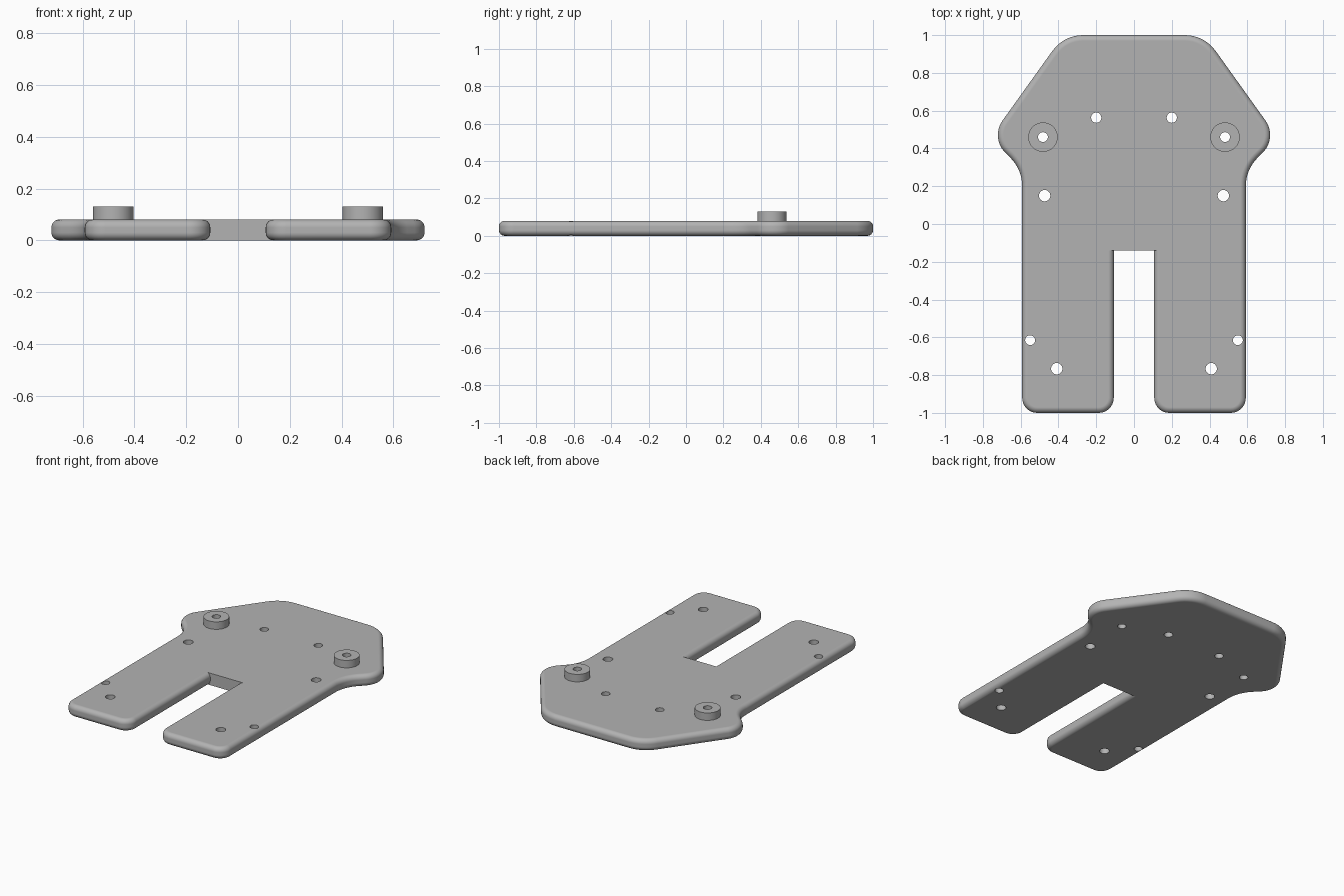
import bpy, bmesh
from math import pi, sin, cos, tan, radians
from mathutils import Vector, Matrix

THICK, ROUND = 0.08, 0.03
STEPS = 8

cube = bpy.data.objects.get("Cube")
if cube:
    bpy.data.objects.remove(cube, do_unlink=True)

grey = bpy.data.materials.new("plain grey")
grey.use_nodes = True
colour = (0.45, 0.45, 0.45, 1)
grey.diffuse_color = colour
grey.node_tree.nodes["Principled BSDF"].inputs["Base Color"].default_value = colour

# Half outline, clockwise from the back edge to the slot: x, y, corner radius
half = [(0.372, 1, 0.2), (0.761, 0.457, 0.13), (0.592, 0.288, 0.21),
        (0.592, -1, 0.08), (0.107, -1, 0.08), (0.107, -0.14, 0)]
corners = half + [(-x, y, r) for x, y, r in reversed(half)]
SLOT_END = len(half) - 1          # edge that stays square


def cross(a, b):
    return a.x * b.y - a.y * b.x


def outline(inset):
    """Rounded outline moved inwards, except along the slot end."""
    n = len(corners)
    pts = [Vector(c[:2]) for c in corners]
    dirs = [(pts[(i + 1) % n] - pts[i]).normalized() for i in range(n)]
    offs = [0 if i == SLOT_END else inset for i in range(n)]
    ring = []
    for i in range(n):
        a, b = dirs[i - 1], dirs[i]
        turn = cross(a, b)
        pa = pts[i] + Vector((a.y, -a.x)) * offs[i - 1]
        pb = pts[i] + Vector((b.y, -b.x)) * offs[i]
        p = pa + a * (cross(pb - pa, b) / turn)
        r = corners[i][2]
        if r == 0:
            ring.append(p)
            continue
        r += inset if turn > 0 else -inset
        angle = a.angle_signed(b)          # clockwise is positive
        start = p - a * r * tan(abs(angle) / 2)
        side = 1 if turn > 0 else -1
        centre = start + Vector((-a.y, a.x)) * r * side
        for k in range(STEPS + 1):
            spin = Matrix.Rotation(abs(angle) * side * k / STEPS, 2)
            ring.append(centre + spin @ (start - centre))
    return ring


def make_object(name, bm):
    bmesh.ops.recalc_face_normals(bm, faces=bm.faces)
    mesh = bpy.data.meshes.new(name)
    bm.to_mesh(mesh)
    bm.free()
    mesh.materials.append(grey)
    obj = bpy.data.objects.new(name, mesh)
    bpy.context.collection.objects.link(obj)
    return obj


def add_cylinder(bm, x, y, radius, low, high):
    bmesh.ops.create_cone(bm, cap_ends=True, segments=40, radius1=radius, radius2=radius,
                          depth=high - low,
                          matrix=Matrix.Translation((x, y, (low + high) / 2)))


# Plate with rounded rim, lofted through inset outlines
levels = []
for k in range(STEPS + 1):
    t = pi / 2 * k / STEPS
    levels.append((ROUND * (1 - sin(t)), ROUND * (1 - cos(t))))
levels += [(d, THICK - z) for d, z in reversed(levels)]
bm = bmesh.new()
rings = [[bm.verts.new((p.x, p.y, z)) for p in outline(d)] for d, z in levels]
for low, high in zip(rings, rings[1:]):
    for i in range(len(low)):
        j = (i + 1) % len(low)
        bm.faces.new((low[i], low[j], high[j], high[i]))
bm.faces.new(rings[0])
bm.faces.new(rings[-1])
parts = [make_object("plate", bm)]

# Raised bosses
for side, name in ((1, "left_boss"), (-1, "right_boss")):
    bm = bmesh.new()
    add_cylinder(bm, 0.482 * side, 0.46, 0.078, THICK, 0.13)
    parts.append(make_object(name, bm))

# Through holes
holes = [(0.482, 0.46, 0.026), (0.2, 0.563, 0.027), (0.473, 0.15, 0.03),
         (0.55, -0.615, 0.026), (0.409, -0.766, 0.03)]
bm = bmesh.new()
for x, y, r in holes:
    for side in (1, -1):
        add_cylinder(bm, x * side, y, r, -0.1, 0.3)
cutter = make_object("hole_cutter", bm)
cutter.hide_render = True

for obj in parts:
    cut = obj.modifiers.new("holes", 'BOOLEAN')
    cut.operation = 'DIFFERENCE'
    cut.solver = 'EXACT'
    cut.object = cutter
    graph = bpy.context.evaluated_depsgraph_get()
    mesh = bpy.data.meshes.new_from_object(obj.evaluated_get(graph))
    obj.modifiers.clear()
    obj.data = mesh
bpy.data.objects.remove(cutter, do_unlink=True)

# Smooth rims, flat caps
for obj in parts:
    bpy.ops.object.select_all(action='DESELECT')
    obj.select_set(True)
    bpy.context.view_layer.objects.active = obj
    bpy.ops.object.shade_smooth_by_angle(angle=radians(35))
    weighted = obj.modifiers.new("flat caps", 'WEIGHTED_NORMAL')
    weighted.keep_sharp = True
